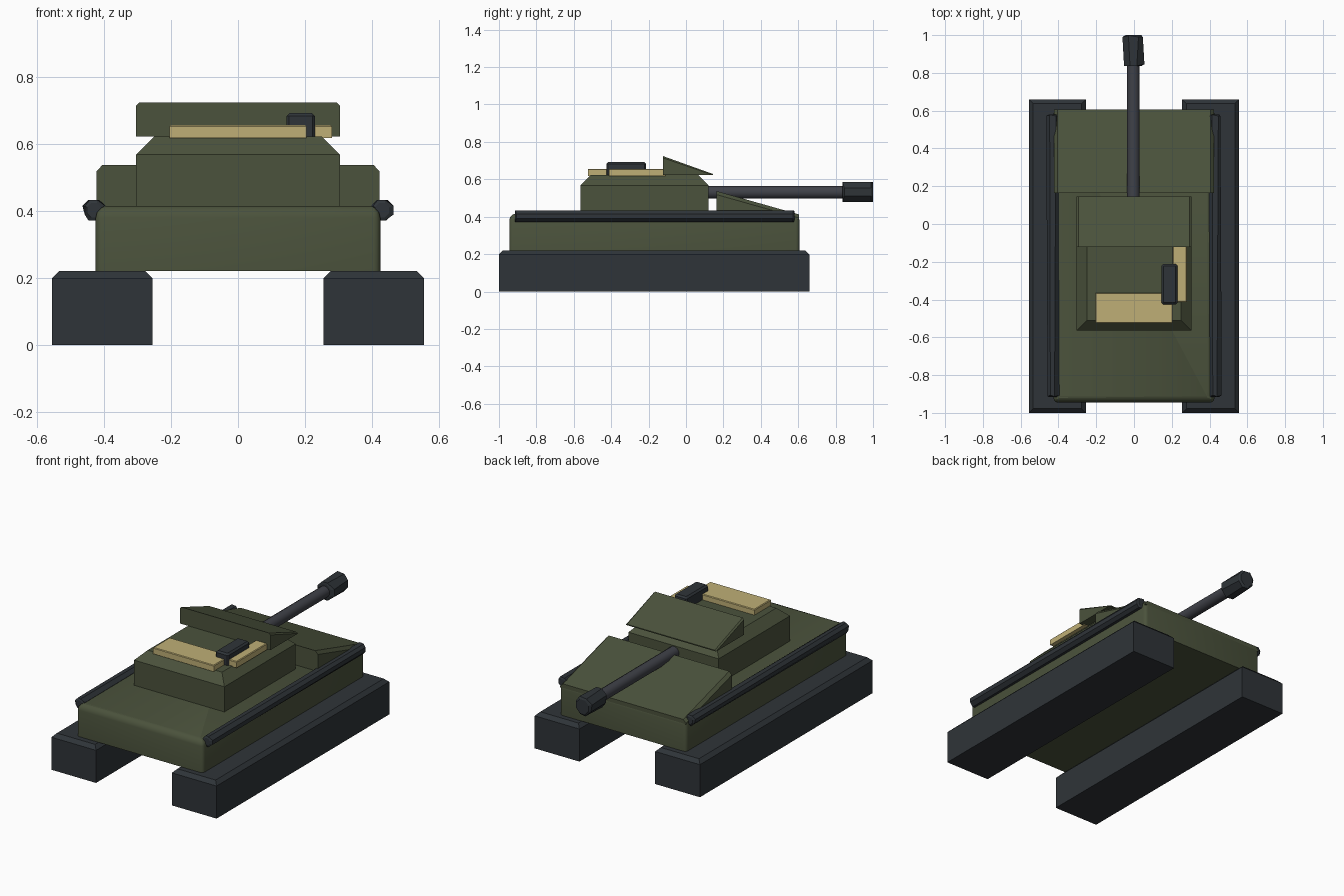
import bpy, bmesh, math
from mathutils import Matrix

if "Cube" in bpy.data.objects:
    bpy.data.objects.remove(bpy.data.objects["Cube"])


def material(name, rgb):
    m = bpy.data.materials.new(name)
    m.diffuse_color = (*rgb, 1)
    m.use_nodes = True
    m.node_tree.nodes["Principled BSDF"].inputs["Base Color"].default_value = m.diffuse_color
    return m


GREEN = material("olive", (0.07, 0.085, 0.045))
DARK = material("dark_metal", (0.028, 0.034, 0.04))
STEEL = material("gun_metal", (0.05, 0.053, 0.065))
SAND = material("sand", (0.52, 0.43, 0.18))


def finish(bm, name, mat, smooth=False):
    bmesh.ops.recalc_face_normals(bm, faces=bm.faces)
    me = bpy.data.meshes.new(name)
    bm.to_mesh(me)
    bm.free()
    ob = bpy.data.objects.new(name, me)
    me.materials.append(mat)
    bpy.context.collection.objects.link(ob)
    if smooth:
        bpy.ops.object.select_all(action='DESELECT')
        ob.select_set(True)
        bpy.context.view_layer.objects.active = ob
        bpy.ops.object.shade_smooth_by_angle(angle=math.radians(35))
    return ob


def bevel(bm, test, width, segments=1):
    edges = [e for e in bm.edges if test(e.verts[0].co, e.verts[1].co)]
    bmesh.ops.bevel(bm, geom=edges, offset=width, segments=segments,
                    profile=0.5, affect='EDGES')


def box(name, mat, x, y, z, top=0, upright=0, segments=1, smooth=False):
    """Box from ranges, with bevelled top rim and upright edges."""
    bm = bmesh.new()
    bmesh.ops.create_cube(bm, size=1)
    for v in bm.verts:
        v.co = [r[0] + (c + 0.5) * (r[1] - r[0]) for c, r in zip(v.co, (x, y, z))]
    if upright:
        bevel(bm, lambda a, b: abs(a.z - b.z) > 1e-4, upright, segments)
    if top:
        bevel(bm, lambda a, b: min(a.z, b.z) > z[1] - 1e-4, top, segments)
    return finish(bm, name, mat, smooth)


def wedge(name, mat, half, profile, chamfer):
    """Extrude a y-z profile across x; chamfer the sides of its slope (points 0-1)."""
    bm = bmesh.new()
    sides = [[bm.verts.new((s * half, y, z)) for y, z in profile] for s in (-1, 1)]
    for ring in sides:
        bm.faces.new(ring)
    n = len(profile)
    for i in range(n):
        j = (i + 1) % n
        bm.faces.new((sides[0][i], sides[0][j], sides[1][j], sides[1][i]))
    ends = {profile[0][0], profile[1][0]}
    top = min(profile[0][1], profile[1][1]) - 1e-4
    bevel(bm, lambda a, b: abs(a.x - b.x) < 1e-4 and min(a.z, b.z) > top
          and abs(a.y - b.y) > 0.05, chamfer)
    return finish(bm, name, mat)


def rod(name, mat, x, z, y0, y1, radius, sides, end_bevel=0, smooth=False):
    """Flat-sided rod along y."""
    bm = bmesh.new()
    r = radius / math.cos(math.pi / sides)
    bmesh.ops.create_cone(bm, cap_ends=True, segments=sides, radius1=r,
                          radius2=r, depth=y1 - y0)
    bm.transform(Matrix.Translation((x, (y0 + y1) / 2, z))
                 @ Matrix.Rotation(math.pi / 2, 4, 'X')
                 @ Matrix.Rotation(math.pi / sides, 4, 'Z'))
    if end_bevel:
        bevel(bm, lambda a, b: abs(a.y - b.y) < 1e-4, end_bevel)
    return finish(bm, name, mat, smooth)


# Tracks and side rails
for side, s in (("left", -1), ("right", 1)):
    box(side + "_track", DARK, sorted((s * 0.255, s * 0.556)), (-1, 0.66), (0, 0.22),
        top=0.022)
    rod(side + "_rail", DARK, s * 0.43, 0.402, -0.915, 0.58, 0.031, 8, end_bevel=0.01)

# Hull and sloped deck plate
box("hull", GREEN, (-0.425, 0.425), (-0.945, 0.607), (0.22, 0.415),
    top=0.035, upright=0.02, segments=3, smooth=True)
wedge("deck_wedge", GREEN, 0.423,
      [(0.163, 0.537), (0.605, 0.412), (0.605, 0.385), (0.163, 0.385)], 0.018)

# Turret with chamfered roof and sloped roof plate
box("turret", GREEN, (-0.304, 0.304), (-0.565, 0.12), (0.41, 0.622), top=0.054)
wedge("roof_wedge", GREEN, 0.304,
      [(-0.123, 0.724), (0.145, 0.628), (0.145, 0.622), (-0.123, 0.622)], 0.009)

# Roof panels and hatch block
box("rear_panel", SAND, (-0.205, 0.205), (-0.525, -0.365), (0.618, 0.656), top=0.004)
box("side_panel", SAND, (0.205, 0.28), (-0.413, -0.11), (0.618, 0.656), top=0.004)
box("hatch_block", DARK, (0.145, 0.23), (-0.425, -0.213), (0.62, 0.693),
    top=0.01, upright=0.008)

# Gun barrel and muzzle
rod("barrel", STEEL, -0.003, 0.53, 0.05, 0.85, 0.033, 12, smooth=True)
rod("muzzle", DARK, -0.003, 0.532, 0.836, 1.0, 0.054, 8, end_bevel=0.012)
